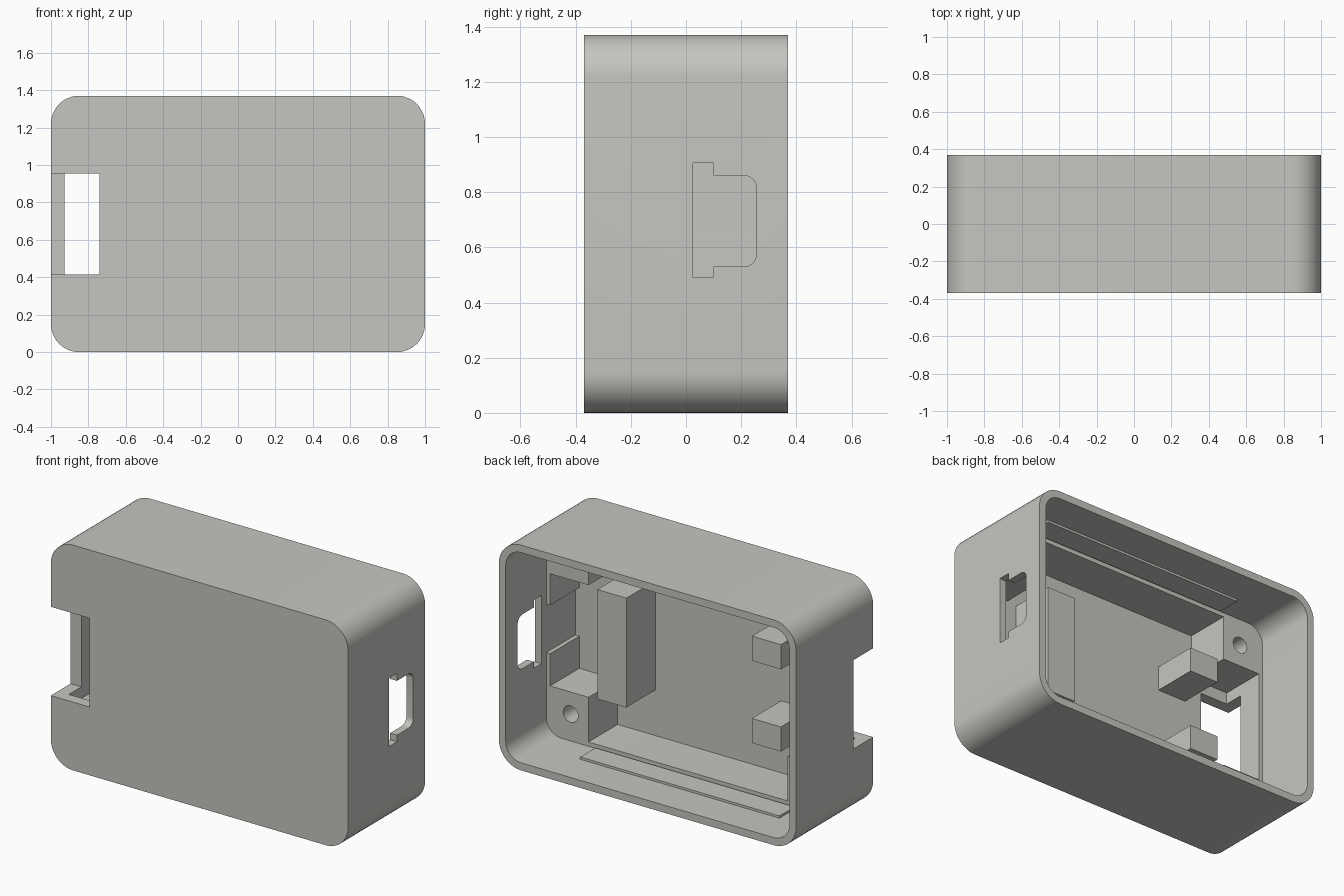
import bpy, bmesh, math
from mathutils import Vector

if "Cube" in bpy.data.objects:
    bpy.data.objects.remove(bpy.data.objects["Cube"])

HX, HY, H = 1.0, 0.37, 1.37      # half width, half depth, height
LIP, WALL = 0.046, 0.072         # thin rim and thick lower wall
FLOOR, STEP = -0.30, -0.02       # inner floor and inner ledge (y)

plastic = bpy.data.materials.new("grey_plastic")
plastic.diffuse_color = (0.56, 0.56, 0.53, 1)
plastic.use_nodes = True
plastic.node_tree.nodes["Principled BSDF"].inputs["Base Color"].default_value = plastic.diffuse_color


def rounded(x0, x1, z0, z1, r, n=12):
    """Rounded rectangle outline, counter-clockwise."""
    pts = []
    corners = ((x1 - r, z1 - r), (x0 + r, z1 - r), (x0 + r, z0 + r), (x1 - r, z0 + r))
    for k, (cx, cz) in enumerate(corners):
        for i in range(n + 1):
            a = math.pi / 2 * (k + i / n)
            pts.append((cx + r * math.cos(a), cz + r * math.sin(a)))
    return pts


def prism(name, pts, a, b, axis="y"):
    """Extrude an outline from a to b: (x, z) along y, or (y, z) along x."""
    def place(p, d):
        return Vector((p[0], d, p[1])) if axis == "y" else Vector((d, p[0], p[1]))
    bm = bmesh.new()
    face = bm.faces.new([bm.verts.new(place(p, a)) for p in pts])
    out = bmesh.ops.extrude_face_region(bm, geom=[face])
    verts = [v for v in out["geom"] if isinstance(v, bmesh.types.BMVert)]
    bmesh.ops.translate(bm, verts=verts, vec=place((0, 0), b - a))
    bmesh.ops.recalc_face_normals(bm, faces=bm.faces)
    me = bpy.data.meshes.new(name)
    bm.to_mesh(me)
    bm.free()
    me.materials.append(plastic)
    ob = bpy.data.objects.new(name, me)
    bpy.context.collection.objects.link(ob)
    return ob


def box(name, x0, x1, y0, y1, z0, z1):
    return prism(name, [(x0, z0), (x1, z0), (x1, z1), (x0, z1)], y0, y1)


def cut(target, cutter):
    """Subtract the cutter, apply, and delete it."""
    bpy.context.view_layer.objects.active = target
    mod = target.modifiers.new("cut", "BOOLEAN")
    mod.operation, mod.solver, mod.object = "DIFFERENCE", "EXACT", cutter
    bpy.ops.object.modifier_apply(modifier=mod.name)
    bpy.data.objects.remove(cutter, do_unlink=True)


# Shell with two-step cavity, open at the back
shell = prism("shell", rounded(-HX, HX, 0, H, 0.15), -HY, HY)
cut(shell, prism("rim_cavity", rounded(-HX + LIP, HX - LIP, LIP, H - LIP, 0.104), STEP, 0.5))
cut(shell, prism("main_cavity", rounded(-HX + WALL, HX - WALL, WALL, H - WALL, 0.078), FLOOR, 0.1))

# Cable notch at the front left edge
cut(shell, box("notch", -1.1, -0.74, -0.5, -0.18, 0.415, 0.955))

# Pocket and stepped port in the right wall
cut(shell, box("pocket", 0.9, HX - LIP, FLOOR, 0.1, 0.54, 0.835))
r, y0, y1, z0, z1 = 0.045, 0.025, 0.255, 0.53, 0.86
port = [(y0, 0.49), (0.10, 0.49), (0.10, z0)]
port += [(y1 - r + r * math.sin(i * math.pi / 16), z0 + r - r * math.cos(i * math.pi / 16)) for i in range(9)]
port += [(y1 - r + r * math.cos(i * math.pi / 16), z1 - r + r * math.sin(i * math.pi / 16)) for i in range(9)]
port += [(0.10, z1), (0.10, 0.905), (y0, 0.905)]
cut(shell, prism("port", port, 0.85, 1.1, "x"))

# Four corner screw posts with blind holes
for sx, side in ((-1, "left"), (1, "right")):
    for top, level in ((False, "lower"), (True, "upper")):
        xa, xb = sorted((sx * 0.67, sx * 0.93))
        za, zb = (1.026, H - 0.07) if top else (0.07, 0.344)
        post = box(f"{level}_{side}_screw_post", xa, xb, FLOOR - 0.01, STEP, za, zb)
        cx, cz = sx * 0.79, (H - 0.21 if top else 0.21)
        cut(post, prism("hole", rounded(cx - 0.05, cx + 0.05, cz - 0.05, cz + 0.05, 0.0499, 6), -0.25, 0.1))

# Support blocks for the board
box("tall_support", 0.415, 0.61, FLOOR - 0.01, STEP, 0.35, 1.015)
box("lower_peg", -0.625, -0.43, FLOOR - 0.01, STEP, 0.36, 0.51)
box("upper_peg", -0.625, -0.43, FLOOR - 0.01, STEP, 0.86, 1.01)

# Snap ridges inside the rim
box("lower_ridge", -0.73, 0.61, 0.0, 0.145, LIP - 0.01, LIP + 0.014)
box("upper_ridge", -0.63, 0.75, 0.0, 0.145, H - LIP - 0.014, H - LIP + 0.01)

# Smooth curved walls, keep edges sharp
for ob in bpy.data.objects:
    ob.select_set(True)
bpy.context.view_layer.objects.active = shell
bpy.ops.object.shade_smooth_by_angle(angle=math.radians(30))
